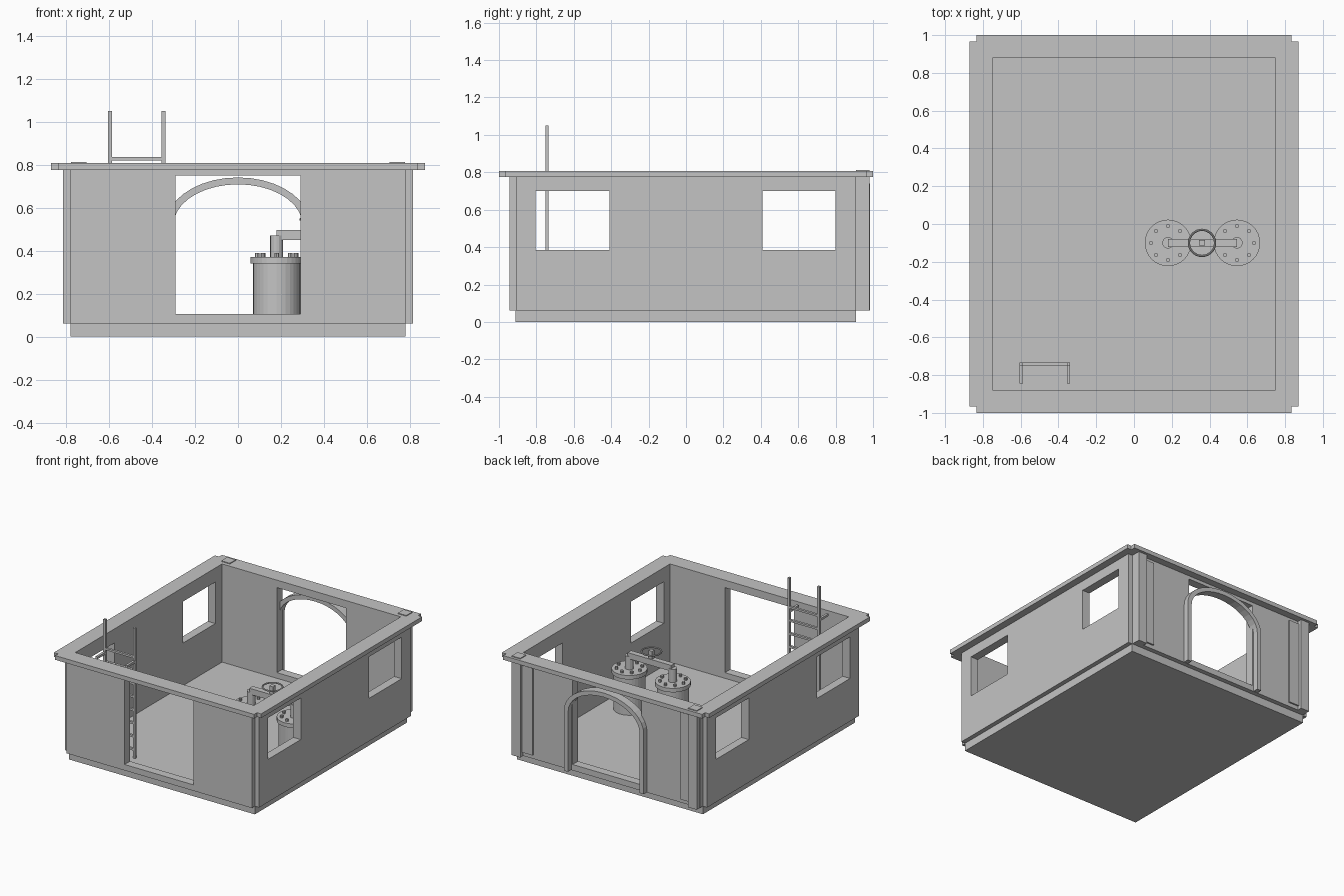
import bpy, bmesh, math
from mathutils import Matrix

if "Cube" in bpy.data.objects:
    bpy.data.objects.remove(bpy.data.objects["Cube"])

grey = bpy.data.materials.new("plain_grey")
grey.use_nodes = True
GREY = (0.55, 0.55, 0.55, 1)
grey.diffuse_color = GREY
grey.node_tree.nodes["Principled BSDF"].inputs["Base Color"].default_value = GREY


def finish(name, bm):
    bmesh.ops.recalc_face_normals(bm, faces=bm.faces)
    me = bpy.data.meshes.new(name)
    bm.to_mesh(me)
    bm.free()
    me.materials.append(grey)
    ob = bpy.data.objects.new(name, me)
    bpy.context.collection.objects.link(ob)
    return ob


def add_box(bm, x, y, z):
    """Box from (min, max) pairs."""
    size = [b - a for a, b in (x, y, z)]
    mid = [(a + b) / 2 for a, b in (x, y, z)]
    bmesh.ops.create_cube(bm, size=1, matrix=Matrix.Translation(mid) @ Matrix.Diagonal((*size, 1)))


def boxes(name, *parts):
    bm = bmesh.new()
    for p in parts:
        add_box(bm, *p)
    return finish(name, bm)


def add_cyl(bm, x, y, z0, z1, r, sides=32):
    bmesh.ops.create_cone(bm, cap_ends=True, segments=sides, radius1=r, radius2=r, depth=z1 - z0,
                          matrix=Matrix.Translation((x, y, (z0 + z1) / 2)))


def prism(name, outline, lift):
    """Extrude a closed outline of 3D points by a vector."""
    bm = bmesh.new()
    face = bm.faces.new([bm.verts.new(p) for p in outline])
    out = bmesh.ops.extrude_face_region(bm, geom=[face])
    bmesh.ops.translate(bm, vec=lift, verts=[v for v in out["geom"] if isinstance(v, bmesh.types.BMVert)])
    return finish(name, bm)


def notched(name, x, y, notch, z0, z1):
    """Rectangular slab with a small square notch in each corner."""
    corner = [(x, y - notch), (x - notch, y - notch), (x - notch, y)]
    pts = []
    for sx, sy in ((1, 1), (-1, 1), (-1, -1), (1, -1)):
        step = corner if sx * sy > 0 else corner[::-1]
        pts += [(sx * px, sy * py, z0) for px, py in step]
    return prism(name, pts, (0, 0, z1 - z0))


def cut(ob, *parts):
    """Cut boxes out of an object."""
    for p in parts:
        cutter = boxes("cutter", p)
        cutter.hide_render = True
        mod = ob.modifiers.new("cut", 'BOOLEAN')
        mod.operation, mod.solver, mod.object = 'DIFFERENCE', 'EXACT', cutter
        bpy.context.view_layer.update()
        dg = bpy.context.evaluated_depsgraph_get()
        me = bpy.data.meshes.new_from_object(ob.evaluated_get(dg))
        ob.modifiers.clear()
        ob.data = me
        bpy.data.objects.remove(cutter)


# Base and floor
FLOOR = .062
boxes("floor_base", ((-.78, .78), (-.912, .91), (0, FLOOR)))

# Walls with raised-sill doorways front and back, and two windows on each side
room = ((-.75, .75), (-.88, .88))
walls = notched("walls", .814, .945, .036, .06, .778)
cut(walls, (*room, (-.1, 1)),
    ((-.29, .29), (-1.2, 1.2), (.105, .75)),
    ((-1, 1), (-.805, -.41), (.385, .7)),
    ((-1, 1), (.41, .80), (.385, .7)))

# Roof rim
rim = notched("roof_rim", .87, 1, .035, .775, .807)
cut(rim, (*room, (0, 1)))

# Rear corner piers and the plates beside them
for side, s in (("left", 1), ("right", -1)):
    span = lambda a, b: tuple(sorted((s * a, s * b)))
    boxes(side + "_pier", (span(.705, .777), (.909, .98), (.06, .813)))
    boxes(side + "_rear_plate", (span(.62, .705), (.94, .957), (.09, .75)))

# Arched surround of the rear doorway
N = 18


def arc(a, h, spring=.52):
    return [(a * math.cos(math.pi * i / N), .92, spring + h * math.sin(math.pi * i / N))
            for i in range(N + 1)]


foot = .062
outer = [(.335, .92, foot)] + arc(.335, .22) + [(-.335, .92, foot)]
inner = [(.3, .92, foot)] + arc(.3, .188) + [(-.3, .92, foot)]
prism("rear_arch", outer + inner[::-1], (0, .065, 0))

# Ladder
rails = [(-.605, -.587), (-.356, -.338)]
depth = (-.752, -.734)
boxes("ladder_rails", *[(r, depth, (FLOOR, 1.05)) for r in rails])
boxes("ladder_rungs", *[((-.6, -.345), depth, (z / 100, z / 100 + .015)) for z in range(12, 83, 10)])
boxes("ladder_brackets", *[(r, (-.845, -.74), (.787, .804)) for r in rails])

# Two bolted tanks
ty = -.1
for name, tx in (("inner_tank", .18), ("outer_tank", .545)):
    bm = bmesh.new()
    add_cyl(bm, tx, ty, FLOOR, .35, .11)
    add_cyl(bm, tx, ty, .34, .37, .123)
    add_cyl(bm, tx, ty, .37, .47, .03, 16)
    for i in range(8):
        t = i * math.pi / 4
        add_cyl(bm, tx + .09 * math.cos(t), ty + .09 * math.sin(t), .365, .388, .011, 8)
    finish(name, bm)

# Connecting pipe, valve stem and hand wheel
boxes("connecting_pipe", ((.18, .545), (ty - .021, ty + .021), (.45, .495)))
boxes("valve_stem", ((.345, .375), (ty - .015, ty + .015), (.49, .555)))
bpy.ops.mesh.primitive_torus_add(major_segments=32, minor_segments=8, major_radius=.069,
                                 minor_radius=.006, location=(.36, ty, .545))
wheel = bpy.context.object
wheel.name = "hand_wheel"
wheel.data.materials.append(grey)
bpy.ops.object.shade_smooth_by_angle()
